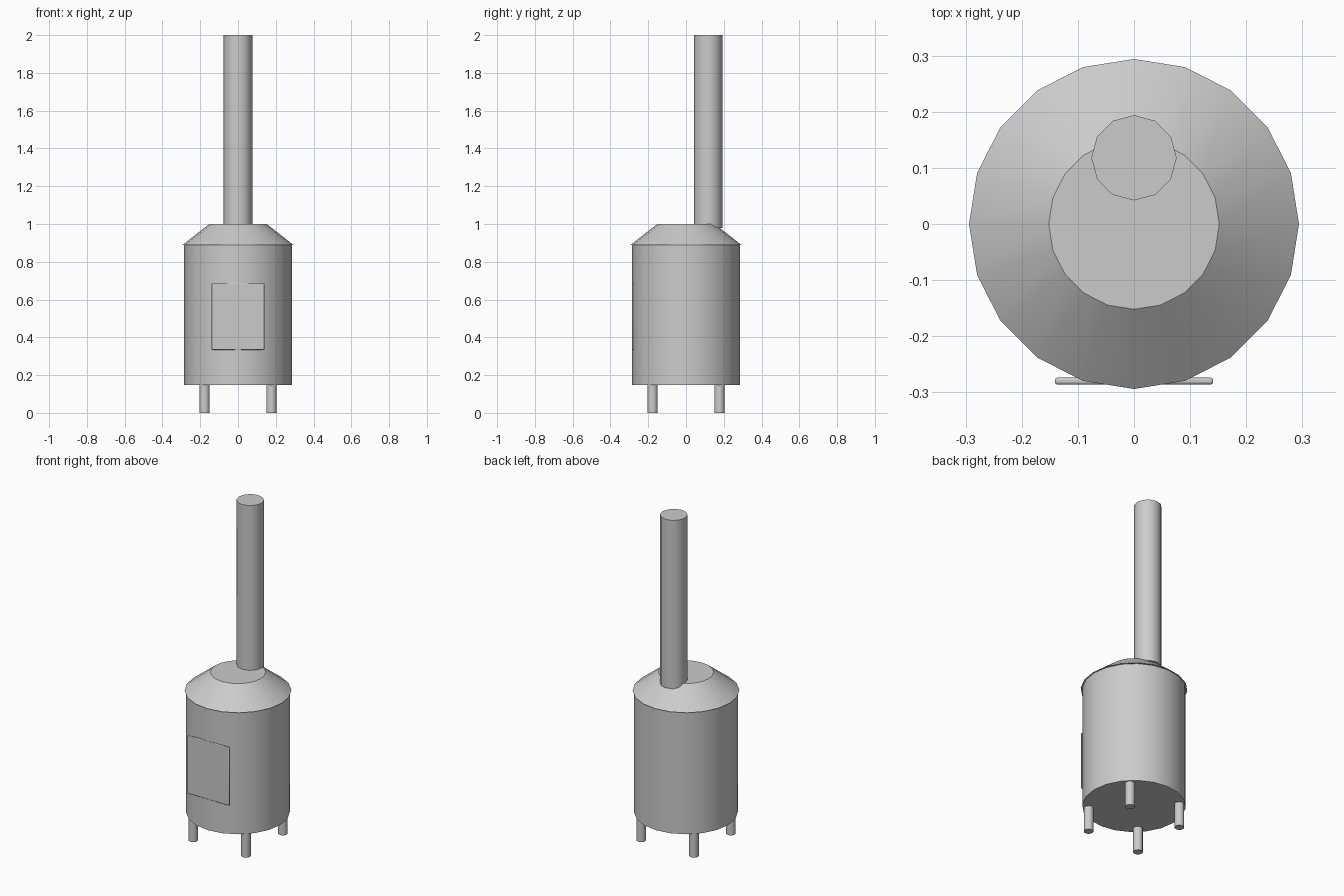
import bpy

default = bpy.data.objects.get("Cube")
if default:
    bpy.data.objects.remove(default, do_unlink=True)

# One plain grey metal for every part
metal = bpy.data.materials.new("grey_metal")
metal.use_nodes = True
grey = (0.6, 0.6, 0.6, 1)
metal.diffuse_color = grey
metal.node_tree.nodes["Principled BSDF"].inputs["Base Color"].default_value = grey


def finish(name):
    ob = bpy.context.object
    ob.name = name
    ob.data.materials.append(metal)
    bpy.ops.object.shade_smooth_by_angle(angle=0.6)
    return ob


def tube(name, sides, radius, bottom, top, x=0, y=0, top_radius=None):
    """Upright capped cylinder or tapered cone between two heights."""
    bpy.ops.mesh.primitive_cone_add(
        vertices=sides, radius1=radius,
        radius2=radius if top_radius is None else top_radius,
        depth=top - bottom, location=(x, y, (bottom + top) / 2))
    return finish(name)


# Drum and its tapered lid, slightly wider than the drum
tube("stove_body", 20, 0.285, 0.148, 0.889)
tube("tapered_lid", 20, 0.294, 0.889, 1.0, top_radius=0.152)

# Chimney pipe at the back of the lid
tube("chimney_pipe", 12, 0.076, 0.978, 2.0, y=0.118)

# Four legs
for x, side in ((-0.177, "right"), (0.177, "left")):
    for y, end in ((-0.177, "front"), (0.177, "back")):
        tube(f"{end}_{side}_leg", 12, 0.027, 0, 0.148, x, y)

# Thin firebox door with softened edges
bpy.ops.mesh.primitive_cube_add(size=1, location=(0, -0.28, 0.51))
bpy.context.object.scale = (0.282, 0.012, 0.352)
bpy.ops.object.transform_apply(location=False, rotation=False, scale=True)
door = finish("firebox_door")
bevel = door.modifiers.new("soft_edges", "BEVEL")
bevel.width = 0.004
bevel.segments = 2
